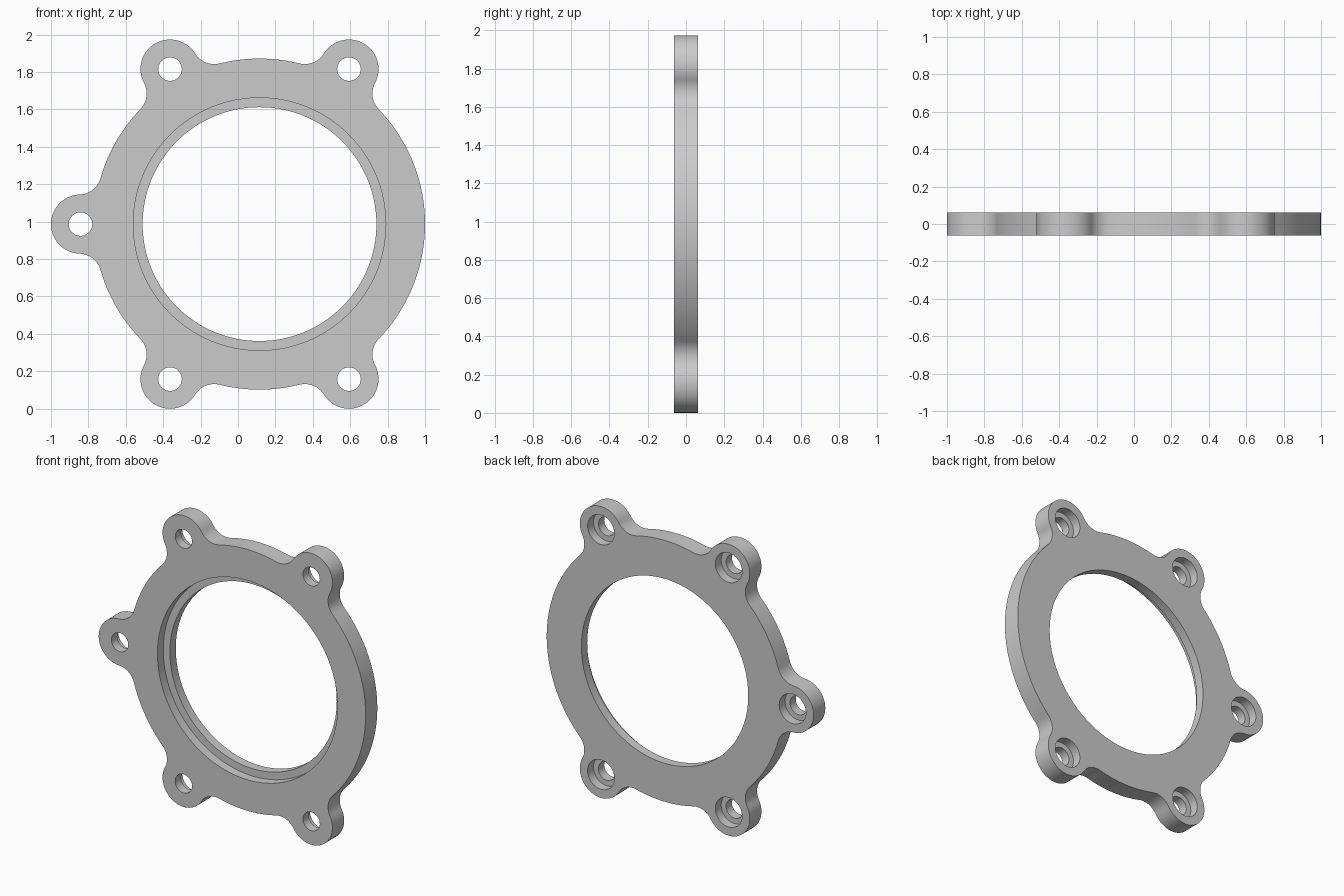
import bpy, bmesh
from math import pi, cos, sin, acos, atan2, radians
from mathutils import Vector

cube = bpy.data.objects.get("Cube")
if cube:
    bpy.data.objects.remove(cube, do_unlink=True)

CX, CZ, HALF = 0.115, 0.987, 0.0625          # ring centre and half thickness
RING_R, LUG_R, FILLET_R, LUG_DIST = 0.885, 0.158, 0.12, 0.957
LUG_ANGLES = [radians(a) for a in (60, 120, 180, 240, 300)]

grey = bpy.data.materials.new("plain_grey")
grey.use_nodes = True
colour = (0.6, 0.6, 0.6, 1)
grey.diffuse_color = colour
grey.node_tree.nodes["Principled BSDF"].inputs["Base Color"].default_value = colour


def polar(r, a):
    return Vector((r * cos(a), r * sin(a)))


def arc(centre, r, a, b, n):
    return [centre + polar(r, a + (b - a) * i / n) for i in range(n + 1)]


def prism(name, outline, y0, y1):
    """Extrude a closed x-z outline from y0 to y1."""
    bm = bmesh.new()
    face = bm.faces.new([bm.verts.new((p.x, y0, p.y)) for p in outline])
    ext = bmesh.ops.extrude_face_region(bm, geom=[face])
    verts = [g for g in ext["geom"] if isinstance(g, bmesh.types.BMVert)]
    bmesh.ops.translate(bm, verts=verts, vec=(0, y1 - y0, 0))
    bmesh.ops.recalc_face_normals(bm, faces=bm.faces)
    mesh = bpy.data.meshes.new(name)
    bm.to_mesh(mesh)
    bm.free()
    mesh.materials.append(grey)
    obj = bpy.data.objects.new(name, mesh)
    bpy.context.collection.objects.link(obj)
    return obj


# Outline: ring arcs joined to round lugs by tangent fillets
centre = Vector((CX, CZ))
d1, d2 = RING_R + FILLET_R, LUG_R + FILLET_R
spread = acos((LUG_DIST**2 + d1**2 - d2**2) / (2 * LUG_DIST * d1))
outline = []
for i, a in enumerate(LUG_ANGLES):
    lug = centre + polar(LUG_DIST, a)
    f0, f1 = (centre + polar(d1, a + s * spread) for s in (-1, 1))
    v0, v1 = f0 - lug, f1 - lug
    t0, t1 = atan2(v0.y, v0.x), atan2(v1.y, v1.x)
    sweep = (t1 - t0) % (2 * pi)
    bend = (t0 + pi - (a - spread + pi)) % (2 * pi)
    bend = min(bend, 2 * pi - bend)
    start = a - spread + pi
    outline += arc(f0, FILLET_R, start, start - bend, 14)[:-1]
    outline += arc(lug, LUG_R, t0, t0 + sweep, 36)
    end = a + spread + pi
    outline += arc(f1, FILLET_R, end + bend, end, 14)[1:-1]
    after = LUG_ANGLES[i + 1] if i < 4 else LUG_ANGLES[0] + 2 * pi
    b = after - spread
    outline += arc(centre, RING_R, a + spread, b, max(8, int((b - a) * 24)))[:-1]

flange = prism("flange_plate", outline, -HALF, HALF)


def bore(name, c, r, y0, y1, n):
    """Cut a round hole out of the plate."""
    cutter = prism(name, arc(c, r, 0, 2 * pi, n)[:-1], y0, y1)
    cutter.hide_render = True
    mod = flange.modifiers.new(name, "BOOLEAN")
    mod.operation, mod.solver, mod.object = "DIFFERENCE", "EXACT", cutter
    bpy.context.view_layer.objects.active = flange
    bpy.ops.object.modifier_apply(modifier=mod.name)
    bpy.data.objects.remove(cutter, do_unlink=True)


# Central opening with a stepped recess on the front
bore("centre_bore", centre, 0.625, -0.2, 0.2, 128)
bore("front_recess", centre, 0.675, -0.2, 0.0, 128)

# Bolt holes, counterbored from the back
for a in LUG_ANGLES:
    c = centre + polar(LUG_DIST, a)
    bore("bolt_hole", c, 0.063, -0.2, 0.2, 40)
    bore("counterbore", c, 0.1, 0.0, 0.2, 48)

bpy.ops.object.select_all(action="DESELECT")
flange.select_set(True)
bpy.context.view_layer.objects.active = flange
bpy.ops.object.shade_smooth_by_angle(angle=radians(30))
